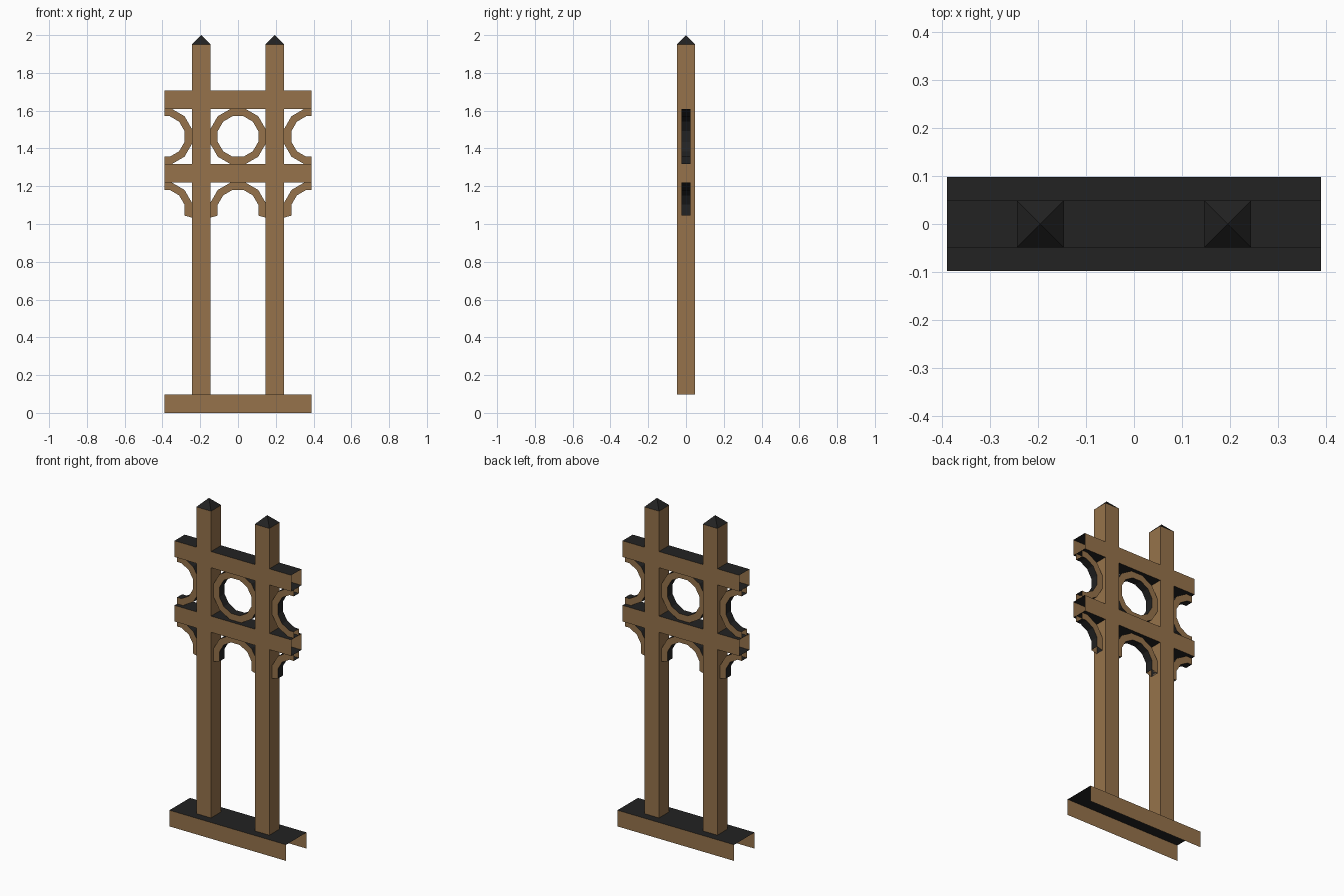
import bpy, bmesh, math
from mathutils import Vector

if "Cube" in bpy.data.objects:
    bpy.data.objects.remove(bpy.data.objects["Cube"], do_unlink=True)

U = 2 / 20.5          # module: width of one beam
HALF = 4 * U          # half length of the fence panel


def material(name, rgb):
    m = bpy.data.materials.new(name)
    m.use_nodes = True
    m.diffuse_color = (*rgb, 1)
    m.node_tree.nodes["Principled BSDF"].inputs["Base Color"].default_value = (*rgb, 1)
    return m


MATS = [material("warm_brown", (0.305, 0.171, 0.070)),
        material("charcoal", (0.016, 0.016, 0.016))]


def finish(name, bm, is_dark):
    """Orient the shell, colour its faces by a rule and link the object."""
    bmesh.ops.remove_doubles(bm, verts=bm.verts, dist=1e-5)
    bmesh.ops.recalc_face_normals(bm, faces=bm.faces)
    bm.normal_update()
    for f in bm.faces:
        f.material_index = int(is_dark(f.normal))
    me = bpy.data.meshes.new(name)
    bm.to_mesh(me)
    bm.free()
    for m in MATS:
        me.materials.append(m)
    ob = bpy.data.objects.new(name, me)
    bpy.context.collection.objects.link(ob)
    return ob


def sweep(bm, profile, offset, closed):
    """Extrude a profile into an open-ended shell."""
    off = Vector(offset)
    pts = [Vector(p) for p in profile]
    pairs = list(zip(pts, pts[1:] + pts[:1])) if closed else list(zip(pts, pts[1:]))
    for a, b in pairs:
        bm.faces.new([bm.verts.new(v) for v in (a, b, b + off, a + off)])


def beam(name, half_depth, z0, z1, closed):
    bm = bmesh.new()
    d = half_depth
    profile = [(-HALF, -d, z0), (-HALF, -d, z1), (-HALF, d, z1), (-HALF, d, z0)]
    sweep(bm, profile, (2 * HALF, 0, 0), closed)
    finish(name, bm, lambda n: abs(n.z) > 0.5)


def post(name, x):
    bm = bmesh.new()
    h = U / 2
    corners = [(x - h, -h), (x + h, -h), (x + h, h), (x - h, h)]
    sweep(bm, [(a, b, U) for a, b in corners], (0, 0, 19 * U), True)
    # pyramid cap
    for p, q in zip(corners, corners[1:] + corners[:1]):
        bm.faces.new([bm.verts.new(v) for v in
                      ((*p, 20 * U), (*q, 20 * U), (x, 0, 20.5 * U))])
    finish(name, bm, lambda n: n.z > 0.3)


def ring(name, cx, cz, start, steps):
    """Twelve-sided ring, or part of one, clipped at the panel ends."""
    bm = bmesh.new()
    k = math.cos(math.pi / 12)
    y = U / 4

    def section(i):
        a = math.radians(-15 + 30 * i)
        return [(cx + r * U / k * math.cos(a), s, cz + r * U / k * math.sin(a))
                for r, s in ((1.1, -y), (1.5, -y), (1.5, y), (1.1, y))]

    for i in range(start, start + steps):
        p, q = section(i), section(i + 1)
        for j in range(4):
            m = (j + 1) % 4
            bm.faces.new([bm.verts.new(v) for v in (p[j], p[m], q[m], q[j])])
    bmesh.ops.remove_doubles(bm, verts=bm.verts, dist=1e-5)
    for s in (-1, 1):
        bmesh.ops.bisect_plane(bm, geom=bm.verts[:] + bm.edges[:] + bm.faces[:],
                               plane_co=(s * HALF, 0, 0), plane_no=(s, 0, 0),
                               clear_outer=True)
    finish(name, bm, lambda n: abs(n.y) < 0.5)


# Base channel, open underneath and at the ends
beam("base_channel", U, 0, U, False)

# Horizontal rails
beam("lower_rail", U / 2, 12.5 * U, 13.5 * U, True)
beam("upper_rail", U / 2, 16.5 * U, 17.5 * U, True)

# Posts with pointed caps
for side, x in (("right", -2 * U), ("left", 2 * U)):
    post(side + "_post", x)

# Rings between the rails and arches below them
for side, x in (("right", -HALF), ("middle", 0), ("left", HALF)):
    ring(side + "_ring", x, 15 * U, 0, 12)
    ring(side + "_arch", x, 11 * U, 0, 7)
